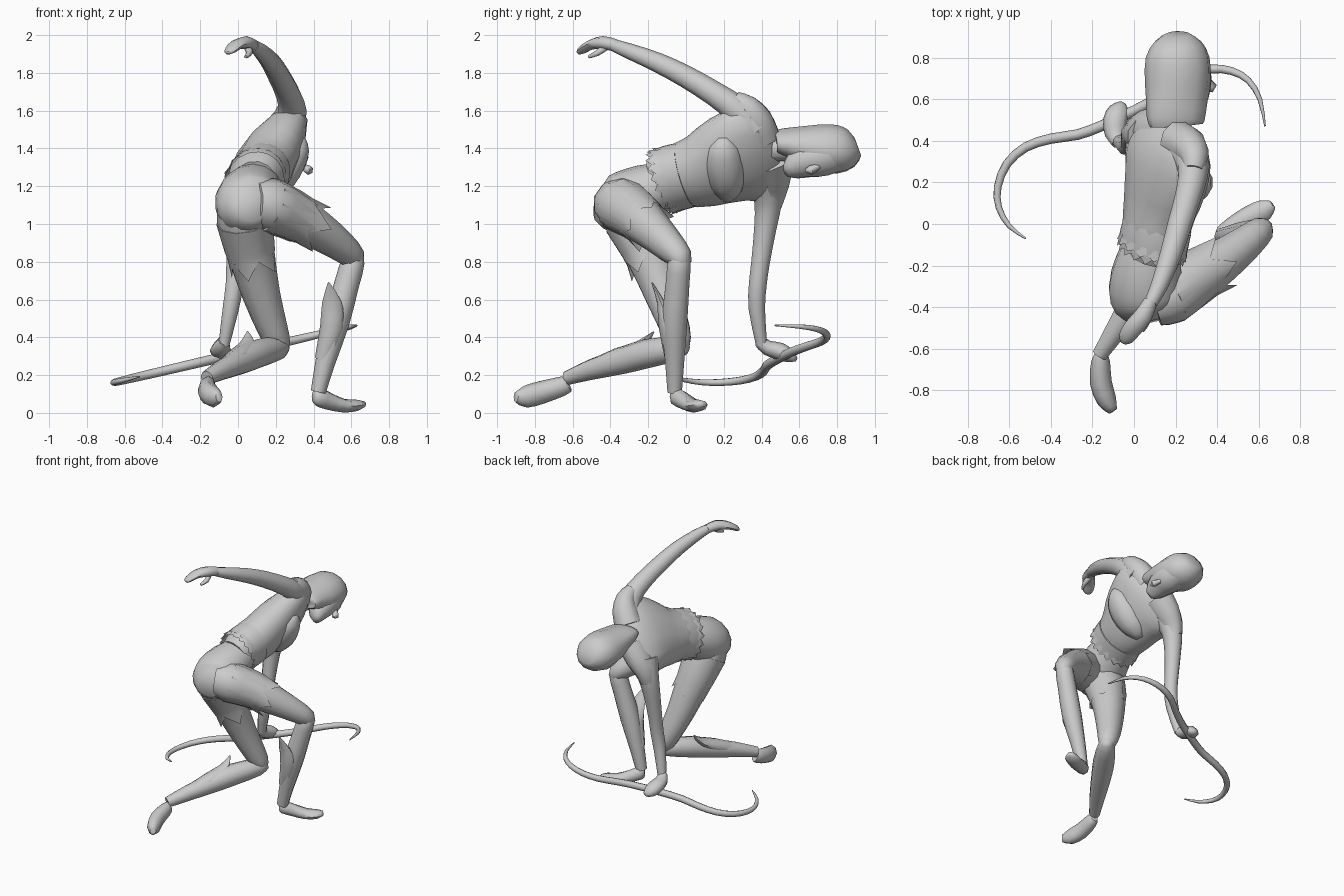
import bpy, bmesh, math
from mathutils import Vector as V


def catmull(rows, steps):
    """Smoothly resample rows of (x, y, z, ra, rb)."""
    out = []
    for i in range(len(rows) - 1):
        p0, p1 = rows[max(i - 1, 0)], rows[i]
        p2, p3 = rows[i + 1], rows[min(i + 2, len(rows) - 1)]
        for s in range(steps):
            t = s / steps
            out.append([0.5 * (2 * b + (c - a) * t + (2 * a - 5 * b + 4 * c - d) * t * t
                               + (3 * b - a - 3 * c + d) * t ** 3)
                        for a, b, c, d in zip(p0, p1, p2, p3)])
    return out + [list(rows[-1])]


def loft(name, rows, ref=(1, 0, 0), n=10, steps=2, rag=0.0, flare=0.0):
    """Tube through rows of (x, y, z, radius along ref, other radius);
    rag makes a zigzag hem on the last ring."""
    rows = [r if len(r) == 5 else (*r, r[3]) for r in rows]
    rows = catmull(rows, steps)
    bm = bmesh.new()
    rings = []
    for i, r in enumerate(rows):
        c = V(r[:3])
        t = (V(rows[min(i + 1, len(rows) - 1)][:3]) - V(rows[max(i - 1, 0)][:3])).normalized()
        a = V(ref)
        a = (a - a.dot(t) * t).normalized()
        b = t.cross(a)
        ring = []
        last = i == len(rows) - 1
        for k in range(n):
            w = 2 * math.pi * k / n
            z = (1 if k % 2 else -0.5) if last and rag else 0
            f = 1 + flare * z
            ra, rb = max(r[3], 0.002), max(r[4], 0.002)
            ring.append(bm.verts.new(c + a * ra * f * math.cos(w) + b * rb * f * math.sin(w) + t * rag * z))
        rings.append(ring)
    for p, q in zip(rings, rings[1:]):
        for k in range(n):
            bm.faces.new((p[k], p[(k + 1) % n], q[(k + 1) % n], q[k]))
    bm.faces.new(rings[0][::-1])
    if not rag:
        bm.faces.new(rings[-1])
    bmesh.ops.recalc_face_normals(bm, faces=bm.faces)
    me = bpy.data.meshes.new(name)
    bm.to_mesh(me)
    bm.free()
    ob = bpy.data.objects.new(name, me)
    bpy.context.collection.objects.link(ob)
    return ob


SH = (0.59, -0.1, 0.81)  # direction of the tilted shoulder line

# Torso, neck, chest and shoulders
loft("torso", [(.08, -.15, 1.21, .14, .12), (.10, -.05, 1.25, .175, .15), (.125, .08, 1.28, .215, .155),
               (.15, .22, 1.34, .27, .15), (.165, .34, 1.375, .30, .135), (.175, .43, 1.39, .24, .10),
               (.185, .48, 1.40, .12, .06)], SH, 14)
loft("neck", [(.18, .40, 1.40, .08), (.20, .50, 1.40, .068), (.21, .58, 1.39, .06)], SH, 8)
loft("chest", [(.13, .22, 1.13, .03), (.17, .22, 1.19, .085, .08), (.225, .21, 1.26, .105, .095),
               (.275, .20, 1.335, .105, .09), (.315, .20, 1.41, .08, .07), (.33, .20, 1.46, .03)],
     (0, 1, 0), 10)
loft("low_shoulder", [(.15, .43, 1.34, .10, .13), (.08, .45, 1.25, .09, .11), (.03, .45, 1.17, .075, .085),
                      (.01, .44, 1.10, .06, .07)])
loft("high_shoulder", [(.21, .40, 1.46, .10), (.265, .37, 1.55, .09), (.29, .32, 1.62, .068),
                       (.285, .26, 1.655, .05)], n=10)

# Ruffled hem of the top
loft("shirt_hem", [(.115, .0, 1.26, .185, .155), (.10, -.06, 1.245, .187, .157),
                   (.085, -.13, 1.22, .18, .15)], SH, 36, 1, .016, .04)
loft("shirt_frill", [(.105, -.05, 1.25, .175, .15), (.09, -.11, 1.23, .187, .157)], SH, 30, 1, .015, .04)

# Pelvis
loft("pelvis", [(.09, -.10, 1.21, .14, .12), (.07, -.20, 1.17, .165, .15), (.055, -.31, 1.12, .18, .165),
                (.065, -.40, 1.09, .16, .145), (.08, -.47, 1.09, .085, .075)], (1, -.2, .2), 14)

# Head: bobbed hair, face, nose
loft("hair", [(.20, .475, 1.44, .125, .05), (.20, .50, 1.44, .14, .065), (.205, .60, 1.425, .15, .095),
              (.21, .69, 1.405, .16, .125), (.21, .80, 1.395, .155, .13), (.21, .875, 1.40, .115, .10),
              (.21, .91, 1.41, .06, .05)], (1, 0, -.15), 12)
loft("face", [(.31, .53, 1.275, .02, .03), (.29, .565, 1.30, .06, .07), (.27, .64, 1.34, .10, .10),
              (.26, .73, 1.36, .11, .11), (.24, .83, 1.38, .09, .09)], (.81, 0, -.59), 10)
loft("nose", [(.33, .72, 1.31, .012), (.375, .66, 1.285, .026), (.37, .635, 1.285, .01)], (.81, 0, -.59), 6, 1)

# Raised arm with its drooping hand
loft("raised_arm", [(.255, .36, 1.51, .10), (.285, .27, 1.605, .078), (.265, .15, 1.69, .066),
                    (.22, .0, 1.78, .06), (.175, -.15, 1.855, .053), (.12, -.30, 1.915, .042),
                    (.08, -.38, 1.945, .033)], n=9)
loft("raised_hand", [(.08, -.37, 1.945, .033), (.045, -.44, 1.96, .044, .035), (-.005, -.50, 1.95, .045, .027),
                     (-.04, -.55, 1.92, .037, .02), (-.05, -.57, 1.905, .018, .01)], (.8, -.6, 0), 8)
loft("raised_thumb", [(.05, -.42, 1.94, .022), (.06, -.47, 1.905, .018), (.04, -.515, 1.885, .009)], n=6)

# Lowered arm and fist round the bow
loft("lowered_arm", [(.06, .42, 1.25, .10), (.015, .435, 1.12, .075), (-.005, .42, .98, .06),
                     (-.015, .395, .80, .05), (-.02, .38, .68, .048), (-.04, .375, .55, .044),
                     (-.075, .40, .36, .03)], n=9)
loft("holding_hand", [(-.075, .39, .38, .032), (-.09, .43, .345, .05, .04), (-.09, .50, .325, .058, .046),
                      (-.07, .55, .30, .05, .035), (-.055, .58, .285, .02, .015)], n=8)

# Double-curved bow lying in one tilted plane
path = [(-.52, -.07), (-.60, -.01), (-.65, .08), (-.655, .18), (-.61, .29), (-.52, .37), (-.40, .41),
        (-.27, .43), (-.16, .47), (-.05, .52), (.06, .575), (.16, .64), (.26, .71), (.37, .745),
        (.47, .735), (.55, .69), (.605, .60), (.63, .47)]
m = len(path) - 1
loft("bow", [(x, y, .315 + .235 * x, .004 + .022 * math.sin(math.pi * i / m) ** .6)
             for i, (x, y) in enumerate(path)], (-.235, 0, 1), 8)

# Forward leg: thigh, shin, foot
loft("front_thigh", [(.09, -.38, 1.11, .12), (.17, -.345, 1.10, .145), (.28, -.27, 1.05, .132),
                     (.42, -.18, .97, .108), (.54, -.09, .885, .086), (.61, -.03, .82, .066),
                     (.615, -.02, .77, .04)], (0, 0, 1), 10)
loft("front_shin", [(.60, -.03, .86, .04), (.607, -.035, .80, .063), (.575, -.045, .68, .066), (.52, -.06, .48, .07),
                    (.46, -.06, .26, .052), (.425, -.06, .11, .04)])
loft("front_foot", [(.40, -.065, .09, .02, .03), (.425, -.05, .085, .042, .05), (.48, -.01, .062, .048, .046),
                    (.56, .035, .038, .055, .036), (.63, .07, .04, .05, .03), (.665, .095, .048, .022, .015)],
     (.5, -.85, 0), 8)

# Kneeling leg: thigh, shin, foot
loft("rear_thigh", [(.04, -.33, 1.13, .14), (.035, -.29, 1.02, .148), (.07, -.20, .84, .125),
                    (.125, -.12, .62, .10), (.185, -.055, .44, .08), (.215, -.04, .36, .062),
                    (.215, -.06, .31, .03)])
loft("rear_shin", [(.25, .0, .355, .03), (.21, -.05, .34, .062), (.11, -.20, .315, .077), (.02, -.34, .275, .07),
                   (-.08, -.50, .23, .055), (-.165, -.63, .185, .038)], (0, 0, 1))
loft("rear_foot", [(-.155, -.625, .155, .03, .045), (-.16, -.66, .14, .045, .052),
                   (-.16, -.76, .11, .053, .06), (-.13, -.85, .085, .047, .058),
                   (-.10, -.90, .085, .022, .03)], (1, 0, 0), 8)

# Ragged trouser hems on both thighs
loft("front_trouser_hem", [(.16, -.34, 1.10, .15), (.28, -.265, 1.05, .137), (.37, -.21, 1.0, .125)],
     (0, .4, 1), 10, 2, .07, .1)
loft("rear_trouser_hem", [(.035, -.29, 1.02, .152), (.06, -.22, .88, .135), (.08, -.19, .80, .124)],
     (1, 0, 0), 10, 2, .06, .06)

# Pointed boot cuffs behind the calves
loft("front_boot_cuff", [(.45, -.07, .28, .045, .04), (.50, -.095, .46, .065, .05),
                         (.495, -.135, .59, .05, .02), (.48, -.18, .69, .004)], (1, 0, 0), 8)
loft("rear_boot_cuff", [(-.08, -.50, .235, .045, .045), (.0, -.36, .295, .065, .05),
                        (.045, -.24, .36, .05, .025), (.05, -.17, .43, .004)], (1, -.6, 0), 8)

# Smooth shading that keeps the creases
for ob in bpy.context.scene.objects:
    ob.select_set(True)
    bpy.context.view_layer.objects.active = ob
bpy.ops.object.shade_smooth_by_angle(angle=math.radians(62))
